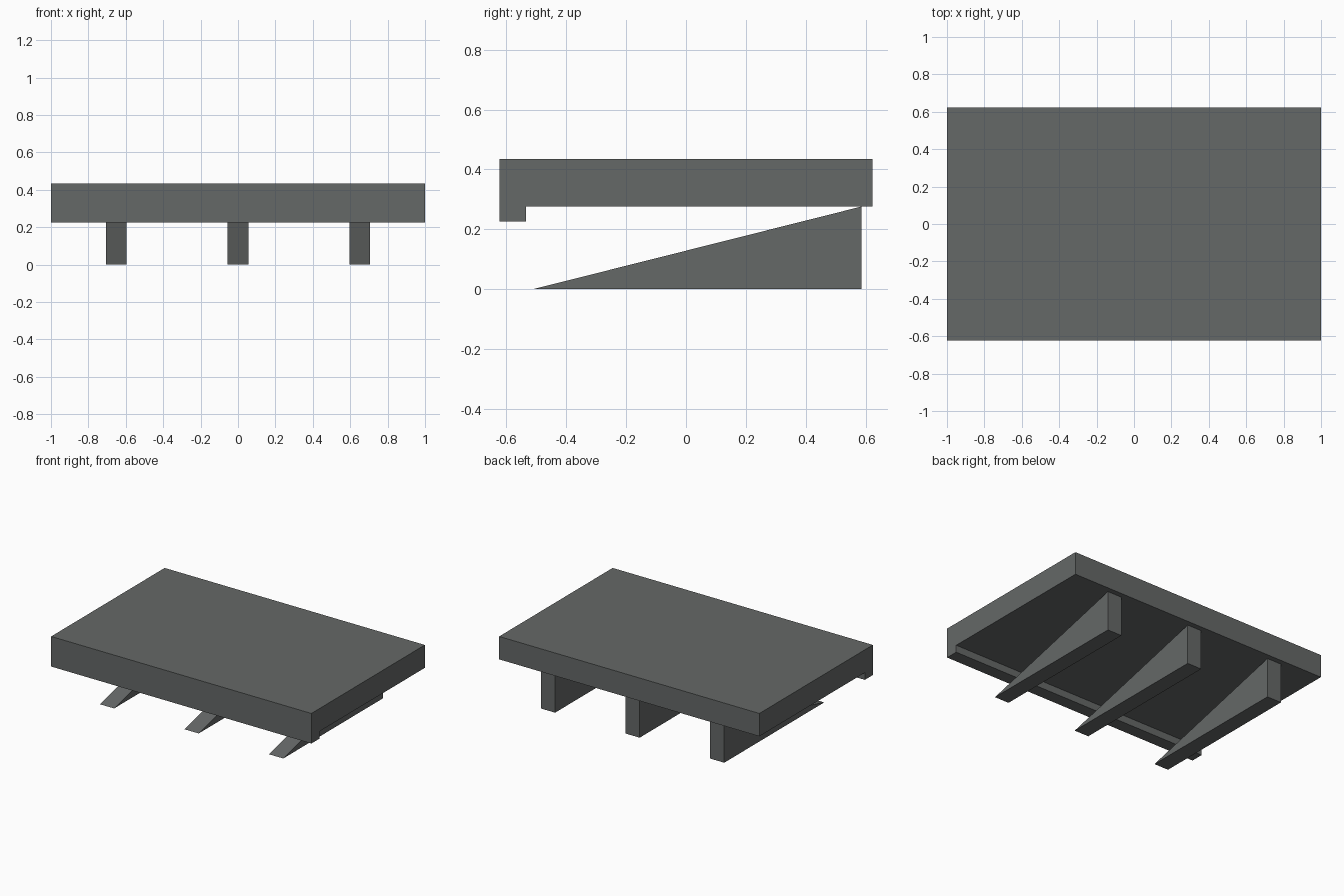
import bpy

if "Cube" in bpy.data.objects:
    bpy.data.objects.remove(bpy.data.objects["Cube"])

grey = bpy.data.materials.new("dark grey")
grey.diffuse_color = (0.130, 0.138, 0.136, 1)
grey.use_nodes = True
grey.node_tree.nodes["Principled BSDF"].inputs["Base Color"].default_value = grey.diffuse_color


def extrude_x(name, profile, x0, x1):
    """Solid from a (y, z) profile, listed counter-clockwise seen from +x."""
    n = len(profile)
    verts = [(x, y, z) for x in (x0, x1) for y, z in profile]
    faces = [tuple(reversed(range(n))), tuple(range(n, 2 * n))]
    faces += [(i, (i + 1) % n, n + (i + 1) % n, n + i) for i in range(n)]
    mesh = bpy.data.meshes.new(name)
    mesh.from_pydata(verts, [], faces)
    mesh.materials.append(grey)
    obj = bpy.data.objects.new(name, mesh)
    bpy.context.collection.objects.link(obj)
    return obj


# Thick slab with a lip hanging along the front edge
extrude_x("slab_with_front_lip",
          [(-0.623, 0.226), (-0.535, 0.226), (-0.535, 0.276),
           (0.623, 0.276), (0.623, 0.435), (-0.623, 0.435)], -1, 1)

# Three wedge supports, thin at the front and tall at the back
for side, x in (("left", -0.65), ("middle", 0), ("right", 0.65)):
    extrude_x(side + "_wedge_support",
              [(-0.51, 0), (0.587, 0), (0.587, 0.276)], x - 0.055, x + 0.055)
